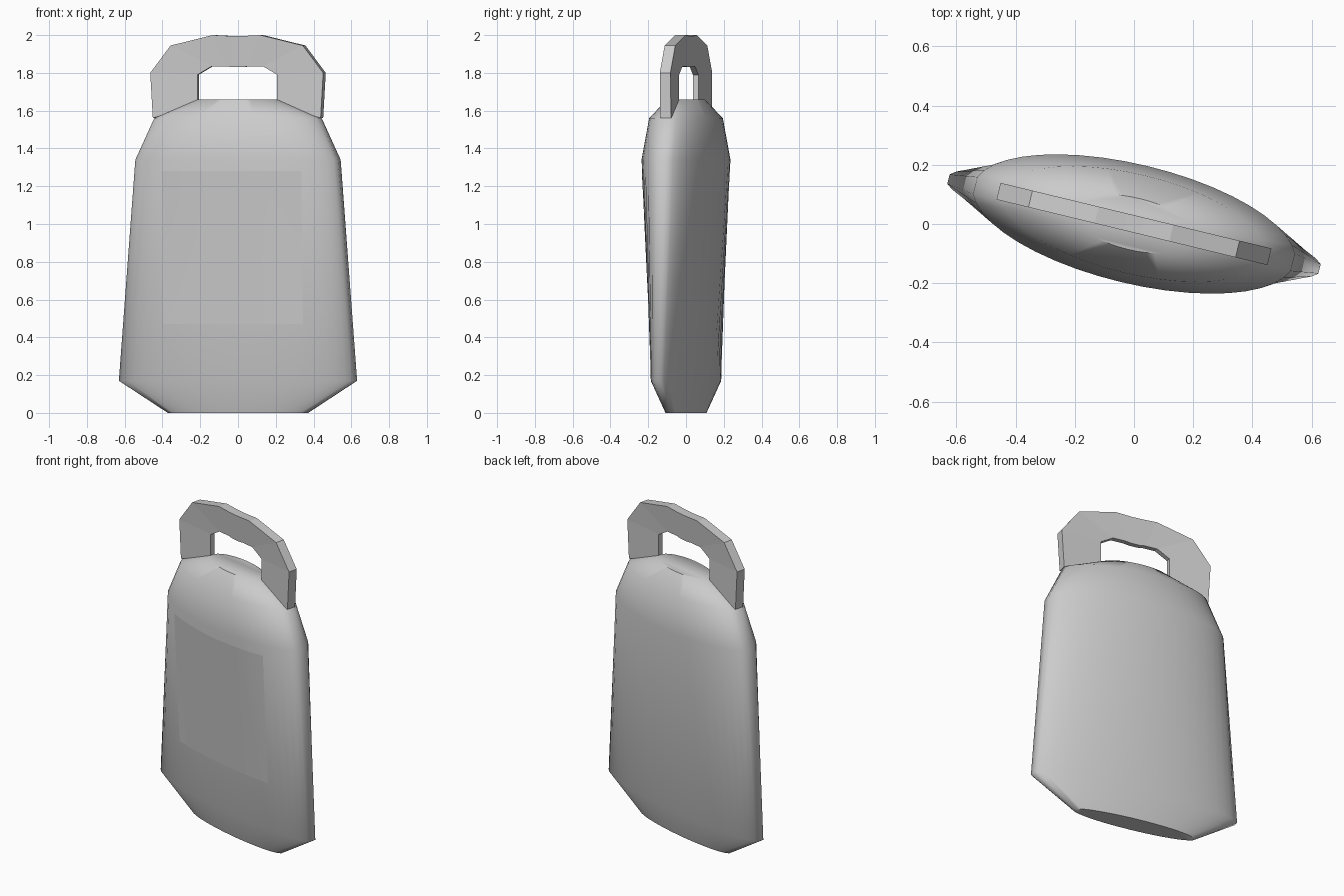
import bpy, bmesh
from math import sin, cos, acos, pi, radians

if "Cube" in bpy.data.objects:
    bpy.data.objects.remove(bpy.data.objects["Cube"])

TURN = radians(-13.6)
T0 = 0.15
N = 20
# body levels: z, half width, half depth of the oval
LEVELS = [(0.0, 0.38, 0.062), (0.17, 0.645, 0.109), (1.34, 0.552, 0.201),
          (1.56, 0.45, 0.168), (1.66, 0.215, 0.088)]


def section(t, level):
    z, a, b = level
    return (a * cos(t) / cos(T0), b * sin(t), z)


def make(name, verts, faces, smooth=False):
    mesh = bpy.data.meshes.new(name)
    mesh.from_pydata(verts, [], faces)
    bm = bmesh.new()
    bm.from_mesh(mesh)
    bmesh.ops.recalc_face_normals(bm, faces=bm.faces)
    bm.to_mesh(mesh)
    bm.free()
    ob = bpy.data.objects.new(name, mesh)
    bpy.context.collection.objects.link(ob)
    ob.rotation_euler.z = TURN
    if smooth:
        bpy.ops.object.select_all(action='DESELECT')
        ob.select_set(True)
        bpy.context.view_layer.objects.active = ob
        bpy.ops.object.shade_smooth_by_angle(angle=radians(48))
    return ob


# body: lofted oval sections with narrow flat side strips
ts = [T0 + (pi - 2 * T0) * i / N for i in range(N + 1)]
verts, faces = [], []
for lv in LEVELS:
    half = [section(t, lv) for t in ts]
    verts += half + [(-x, -y, z) for x, y, z in half]
M = 2 * (N + 1)
for k in range(len(LEVELS) - 1):
    for i in range(M):
        j = (i + 1) % M
        faces.append((k * M + i, k * M + j, (k + 1) * M + j, (k + 1) * M + i))
faces.append(tuple(range(M)))
faces.append(tuple(range((len(LEVELS) - 1) * M, len(LEVELS) * M)))
make("body", verts, faces, True)

# front panel: thin sheet following the front of the body
ROWS, COLS = 6, 12
verts, faces = [], []
for r in range(ROWS + 1):
    z = 0.47 + (1.28 - 0.47) * r / ROWS
    f = (z - 0.17) / (1.34 - 0.17)
    a = LEVELS[1][1] * (1 - f) + LEVELS[2][1] * f
    for c in range(COLS + 1):
        u = 0.38 * (2 * c / COLS - 1)
        t = acos(u * cos(T0) / a)
        v = (1 - f) * section(t, LEVELS[1])[1] + f * section(t, LEVELS[2])[1]
        verts.append((u, -v - 0.002, z))
for r in range(ROWS):
    for c in range(COLS):
        i = r * (COLS + 1) + c
        faces.append((i, i + 1, i + COLS + 2, i + COLS + 1))
make("front_panel", verts, faces, True)

# handle: faceted arch, thinner towards the opening
outer = [(0.457, 1.56), (0.471, 1.80), (0.36, 1.945), (0.13, 2.0), (0.03, 1.995)]
inner = [(0.217, 1.64), (0.217, 1.79), (0.14, 1.835), (0.06, 1.835), (0.03, 1.83)]
mirror = lambda pts: pts + [(-x, z) for x, z in reversed(pts)]
outer, inner = mirror(outer), mirror(inner)
n = len(outer)
verts = []
for side in (-1, 1):
    verts += [(x, side * 0.029, z) for x, z in outer]
    verts += [(x, side * 0.015, z) for x, z in inner]
faces = []
s = 2 * n
for i in range(n - 1):
    o, p = i, n + i
    faces += [(o, o + 1, p + 1, p), (o + s, o + 1 + s, p + 1 + s, p + s),
              (o, o + 1, o + 1 + s, o + s), (p, p + 1, p + 1 + s, p + s)]
for i in (0, n - 1):
    faces.append((i, n + i, 3 * n + i, 2 * n + i))
make("handle", verts, faces)
